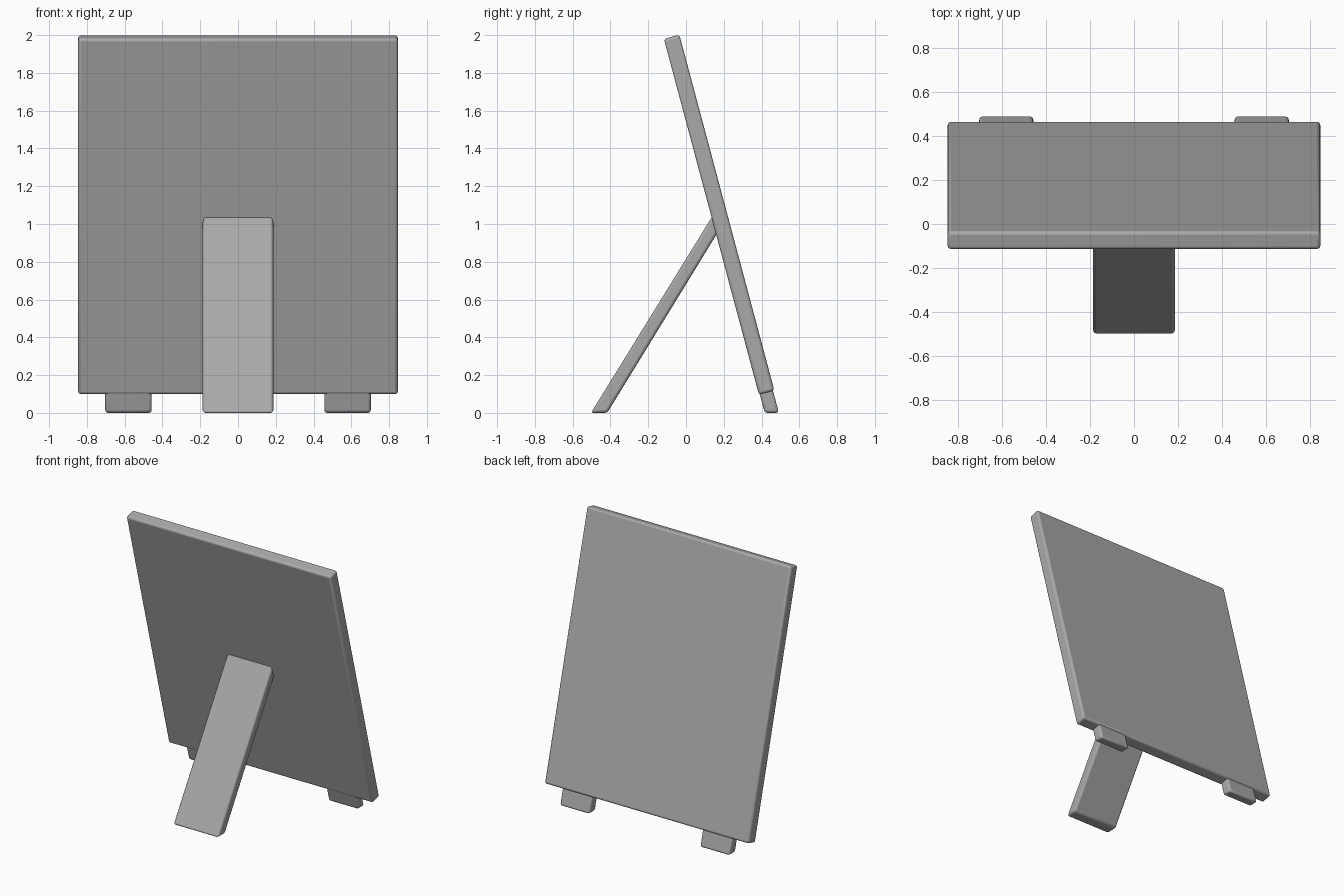
import bpy
import bmesh

cube = bpy.data.objects.get("Cube")
if cube:
    bpy.data.objects.remove(cube, do_unlink=True)

# Single flat grey
grey = bpy.data.materials.new("plain grey")
grey.use_nodes = True
GREY = (0.4, 0.4, 0.4, 1)
grey.diffuse_color = GREY
grey.node_tree.nodes["Principled BSDF"].inputs["Base Color"].default_value = GREY


def slab(name, profile, x0, x1, bevel=0.015):
    """Extrude a (y, z) side profile from x0 to x1 and round its edges."""
    bm = bmesh.new()
    face = bm.faces.new([bm.verts.new((x0, y, z)) for y, z in profile])
    ext = bmesh.ops.extrude_face_region(bm, geom=[face])
    verts = [v for v in ext["geom"] if isinstance(v, bmesh.types.BMVert)]
    bmesh.ops.translate(bm, verts=verts, vec=(x1 - x0, 0, 0))
    bmesh.ops.recalc_face_normals(bm, faces=bm.faces)
    mesh = bpy.data.meshes.new(name)
    bm.to_mesh(mesh)
    bm.free()
    mesh.materials.append(grey)
    obj = bpy.data.objects.new(name, mesh)
    bpy.context.collection.objects.link(obj)
    mod = obj.modifiers.new("rounded edges", 'BEVEL')
    mod.width = bevel
    mod.segments = 3
    bpy.ops.object.select_all(action='DESELECT')
    obj.select_set(True)
    bpy.context.view_layer.objects.active = obj
    bpy.ops.object.shade_smooth_by_angle()
    return obj


# Leaning board
slab("panel", [(0.386, 0.096), (0.468, 0.118), (-0.035, 2.002), (-0.117, 1.98)],
     -0.846, 0.846)

# Prop leg, cut flat on the floor and along the board
slab("support_leg", [(-0.503, 0), (-0.417, 0), (0.165, 0.95), (0.14, 1.042)],
     -0.187, 0.187)

# Two short feet under the board
for side, name in ((-1, "right_foot"), (1, "left_foot")):
    slab(name, [(0.417, 0), (0.492, 0), (0.457, 0.13), (0.382, 0.13)],
         side * 0.58 - 0.123, side * 0.58 + 0.123)
